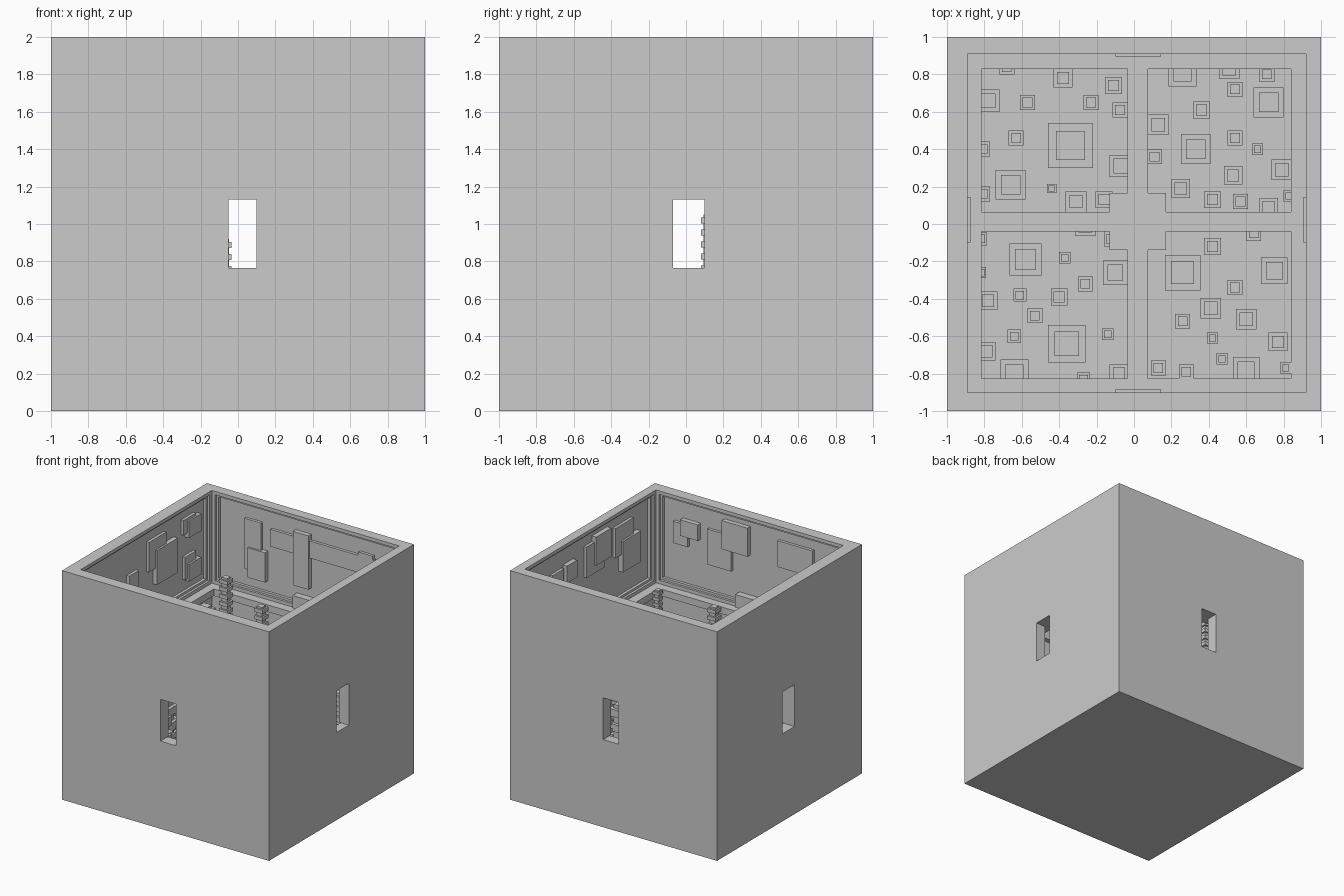
import bpy
import bmesh
import random
from mathutils import Matrix, Vector

random.seed(4)
old = bpy.data.objects.get("Cube")
if old:
    bpy.data.objects.remove(old, do_unlink=True)

FLOOR, DECK_LOW, DECK_TOP = 0.1, 1.13, 1.19
DOOR_LOW, DOOR_TOP = 0.765, 1.13
ROOM_X, ROOM_Y = (-0.89, 0.92), (-0.90, 0.91)
DOOR_X, DOOR_Y = (-0.05, 0.10), (-0.07, 0.10)


def add_box(bm, xs, ys, zs):
    size = Vector((xs[1] - xs[0], ys[1] - ys[0], zs[1] - zs[0]))
    centre = Vector((sum(xs), sum(ys), sum(zs))) / 2
    bmesh.ops.create_cube(bm, size=1, matrix=Matrix.Translation(centre) @ Matrix.Diagonal(size.to_4d()))


def make(name, boxes):
    bm = bmesh.new()
    for box in boxes:
        add_box(bm, *box)
    mesh = bpy.data.meshes.new(name)
    bm.to_mesh(mesh)
    bm.free()
    obj = bpy.data.objects.new(name, mesh)
    bpy.context.collection.objects.link(obj)
    return obj


def combine(target, box, operation="DIFFERENCE"):
    helper = make("helper", [box])
    helper.hide_render = True
    mod = target.modifiers.new("shape", "BOOLEAN")
    mod.operation, mod.object, mod.solver = operation, helper, "EXACT"
    bpy.context.view_layer.objects.active = target
    bpy.ops.object.modifier_apply(modifier=mod.name)
    bpy.data.objects.remove(helper, do_unlink=True)


# Each wall: runs along x?, inner face position, outward sign
WALLS = {
    "back": (True, ROOM_Y[1], 1),
    "front": (True, ROOM_Y[0], -1),
    "left": (False, ROOM_X[1], 1),
    "right": (False, ROOM_X[0], -1),
}


def wall_box(wall, along, zs, depths):
    runs_x, face, sign = WALLS[wall]
    across = sorted(face + sign * d for d in depths)
    return (along, across, zs) if runs_x else (across, along, zs)


# Outer shell: open room, through doors, stepped recess in each upper wall
shell = make("outer_shell", [((-1, 1), (-1, 1), (0, 2))])
combine(shell, (ROOM_X, ROOM_Y, (FLOOR, 2.2)))
combine(shell, (DOOR_X, (-1.2, 1.2), (DOOR_LOW, DOOR_TOP)))
combine(shell, ((-1.2, 1.2), DOOR_Y, (DOOR_LOW, DOOR_TOP)))
for wall, (runs_x, face, sign) in WALLS.items():
    low, high = ROOM_X if runs_x else ROOM_Y
    for margin, depth in ((0.03, 0.02), (0.05, 0.045)):
        along = (low + margin, high - margin)
        combine(shell, wall_box(wall, along, (DECK_TOP + margin, 2 - margin), (-0.1, depth)))

# Deck: rim ledge and crossing beams with a square hub, open over four blocks
deck = make("cross_deck", [((-0.9, 0.93), (-0.91, 0.92), (DECK_LOW, DECK_TOP))])
for xs in ((-0.815, -0.035), (0.075, 0.84)):
    for ys in ((-0.825, -0.04), (0.065, 0.83)):
        combine(deck, (xs, ys, (1, 1.3)))
combine(deck, ((-0.13, 0.17), (-0.14, 0.165), (DECK_LOW, DECK_TOP)), "UNION")

# Door frames on the inner walls
for wall, (runs_x, face, sign) in WALLS.items():
    gap = DOOR_X if runs_x else DOOR_Y
    outer = (-0.10, 0.145)
    depths = (-0.015, 0.05)
    make(wall + "_door_frame", [
        wall_box(wall, outer, (DOOR_TOP, 1.3), depths),
        wall_box(wall, (outer[0], gap[0]), (DOOR_LOW, DOOR_TOP), depths),
        wall_box(wall, (gap[1], outer[1]), (DOOR_LOW, DOOR_TOP), depths),
    ])

# Raised wall plates: start, end, bottom, top in hundredths
PLATES = {
    "back": [(-59, -43, 139, 183), (-55, -38, 133, 159), (-34, 66, 165, 180),
             (-11, 4, 138, 185), (51, 65, 168, 183)],
    "right": [(7, 31, 160, 186), (16, 45, 146, 176), (55, 72, 174, 187), (60, 77, 170, 185),
              (57, 72, 134, 154), (60, 77, 132, 147), (-20, -7, 150, 167)],
    "front": [(63, 77, 157, 176), (52, 69, 166, 180), (21, 44, 147, 178),
              (4, 29, 165, 190), (-58, -24, 163, 186)],
    "left": [(34, 50, 165, 178), (18, 32, 165, 180), (-22, 3, 158, 185),
             (-29, -8, 165, 190), (-62, -37, 160, 186), (-70, -45, 145, 172)],
}
for wall, plates in PLATES.items():
    boxes = []
    for i, (a, b, low, high) in enumerate(plates):
        front = 0.004 if i % 2 else 0.02
        boxes.append(wall_box(wall, (a / 100, b / 100), (low / 100, high / 100), (front, 0.05)))
    make(wall + "_wall_plates", boxes)


def tower(x, y, width, top):
    """Slim core ringed by evenly spaced wider slabs."""
    def square(w):
        return (x - w / 2, x + w / 2), (y - w / 2, y + w / 2)
    pitch = max(0.05, width * 0.8)
    boxes = [(*square(width * 0.65), (FLOOR, top))]
    z = top - pitch * 0.25
    while z - pitch / 2 > FLOOR:
        boxes.append((*square(width), (z - pitch / 2, z)))
        z -= pitch
    return boxes


def towers(name, spots):
    boxes = []
    for x, y, width, *top in spots:
        x, y, half = x / 100, y / 100, width / 200
        in_lane = (x + half > DOOR_X[0] and x - half < DOOR_X[1]) or \
                  (y + half > DOOR_Y[0] and y - half < DOOR_Y[1])
        height = random.uniform(0.35, 0.7) if in_lane else random.uniform(0.4, 1.05)
        boxes += tower(x, y, half * 2, top[0] if top else height)
    make(name, boxes)


# Tower blocks: x, y, width in hundredths, then an optional top height
towers("back_right_towers", [
    (-78, 66, 12, 1.12), (-38, 78, 10), (-57, 65, 8, 1.43), (-23, 65, 8, 1.27), (-11, 74, 9),
    (-7.5, 61, 8, 0.92), (-63, 46, 8), (-34, 42, 24), (-66, 21, 16), (-44, 19, 5),
    (-31, 12, 11), (-16, 13, 9), (-7, 31, 12), (-81, 40, 8), (-81, 16, 8), (-68, 84, 8)])
towers("front_right_towers", [
    (-58, -19, 17), (-37, -18, 6), (-26, -32, 8), (-40, -39, 9), (-53, -49, 8), (-61, -38, 7),
    (-78, -41, 10), (-64, -60, 7), (-79, -68, 10), (-64, -80, 15), (-36, -64, 20), (-14, -59, 6),
    (-8, -80, 10), (-10, -26, 13), (-27, -83, 7), (-82, -8, 7), (-82, -26, 6), (-26, -1, 11),
    (-12, -8, 8)])
towers("back_left_towers", [
    (26, 81, 15), (51, 83, 11), (71, 80, 8), (54, 72, 8), (72, 65, 16), (36, 61, 9),
    (13, 53, 11), (33, 40, 16), (54, 46, 8), (66, 40, 6), (11, 36, 8), (79, 29, 11),
    (53, 26, 10), (25, 19, 10), (42, 13, 9), (57, 12, 8, 1.05), (72, 9, 10), (83, 15, 6)])
towers("front_left_towers", [
    (26, -26, 19), (42, -12, 9), (75, -25, 14), (54, -34, 8), (41, -45, 11), (60, -51, 11),
    (26, -52, 8), (42, -61, 6), (77, -63, 10), (47, -72, 6), (13, -77, 8), (28, -79, 8, 1.2),
    (60, -78, 14), (81, -77, 6, 1.21), (64, -5, 8)])
